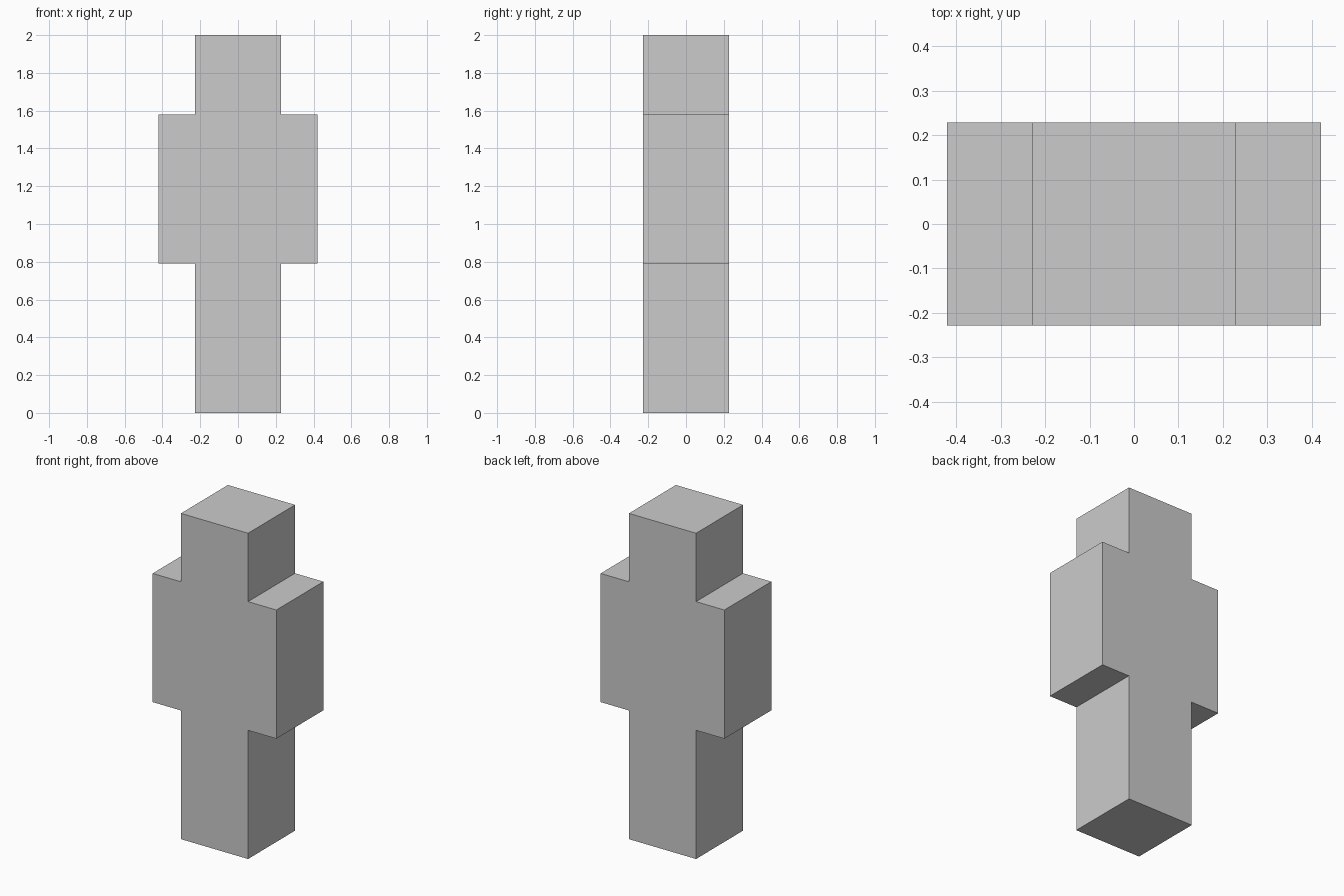
import bpy
import bmesh

if "Cube" in bpy.data.objects:
    bpy.data.objects.remove(bpy.data.objects["Cube"])

HALF_DEPTH = 0.228
NARROW, WIDE = 0.228, 0.42
Z_WAIST, Z_SHOULDER, Z_TOP = 0.79, 1.58, 2.0

# Right half of the front outline, from the base up to the head
right = [(NARROW, 0), (NARROW, Z_WAIST), (WIDE, Z_WAIST),
         (WIDE, Z_SHOULDER), (NARROW, Z_SHOULDER), (NARROW, Z_TOP)]
# Mirror it to close the outline
outline = right + [(-x, z) for x, z in reversed(right)]

# Blocky figure: outline extruded front to back
bm = bmesh.new()
front = bm.faces.new([bm.verts.new((x, -HALF_DEPTH, z)) for x, z in outline])
ext = bmesh.ops.extrude_face_region(bm, geom=[front], use_keep_orig=True)
back_verts = [g for g in ext["geom"] if isinstance(g, bmesh.types.BMVert)]
bmesh.ops.translate(bm, verts=back_verts, vec=(0, 2 * HALF_DEPTH, 0))
bmesh.ops.recalc_face_normals(bm, faces=bm.faces)

mesh = bpy.data.meshes.new("blocky_figure")
bm.to_mesh(mesh)
bm.free()
bpy.context.collection.objects.link(bpy.data.objects.new("blocky_figure", mesh))
